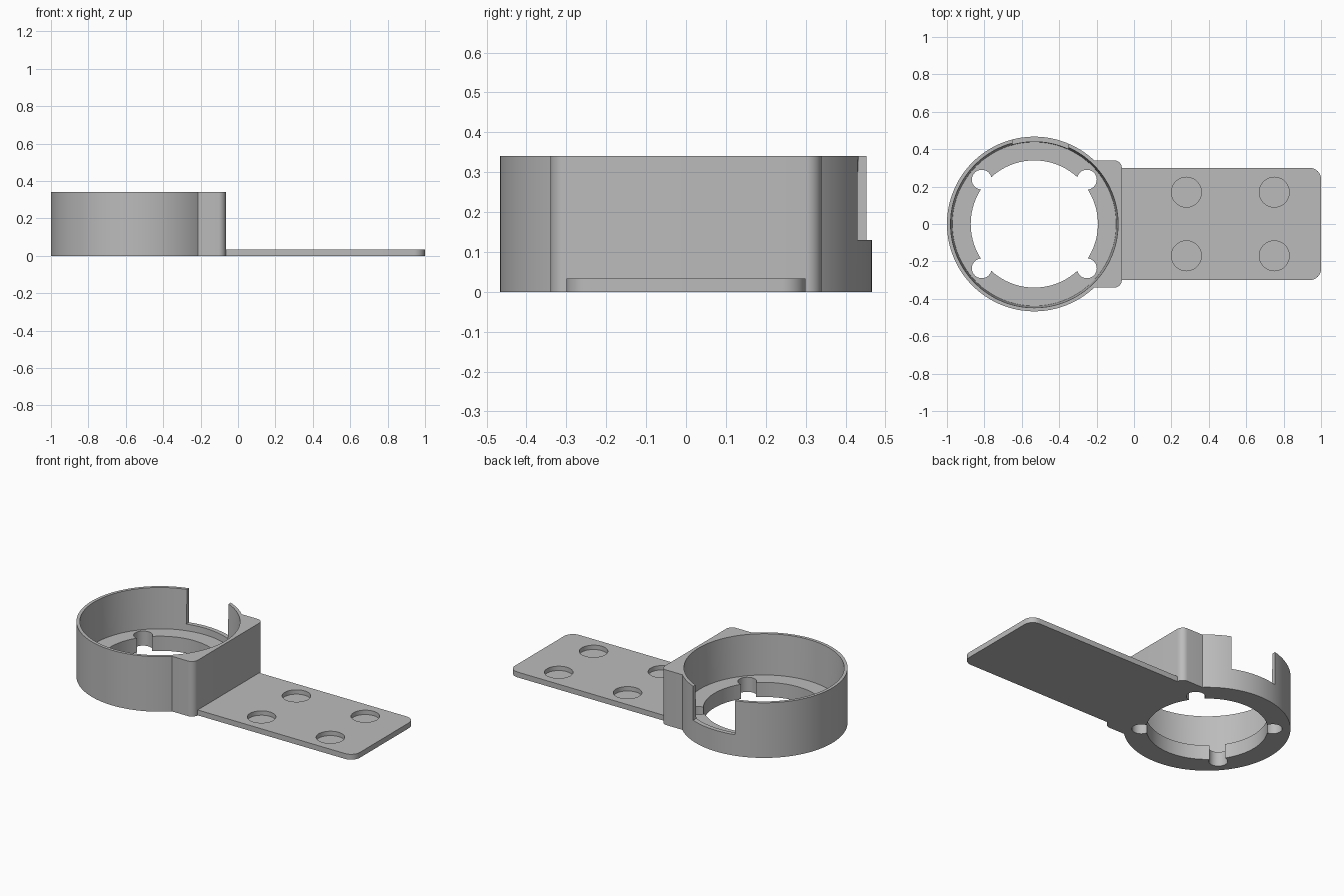
import bpy, bmesh, math

if "Cube" in bpy.data.objects:
    bpy.data.objects.remove(bpy.data.objects["Cube"], do_unlink=True)

CX = -0.533      # cup axis
H = 0.34         # cup height
FLOOR = 0.09     # cup floor thickness
PLATE = 0.033    # plate thickness

grey = bpy.data.materials.new("plain grey")
grey.use_nodes = True
grey.diffuse_color = (0.5, 0.5, 0.5, 1)
grey.node_tree.nodes["Principled BSDF"].inputs["Base Color"].default_value = (0.5, 0.5, 0.5, 1)


def finish(name, bm):
    bmesh.ops.recalc_face_normals(bm, faces=bm.faces)
    mesh = bpy.data.meshes.new(name)
    bm.to_mesh(mesh)
    bm.free()
    mesh.materials.append(grey)
    obj = bpy.data.objects.new(name, mesh)
    bpy.context.collection.objects.link(obj)
    return obj


def cylinder(name, x, y, r_low, r_high, z0, z1, sides=48):
    bm = bmesh.new()
    bmesh.ops.create_cone(bm, cap_ends=True, segments=sides,
                          radius1=r_low, radius2=r_high, depth=z1 - z0)
    bmesh.ops.translate(bm, verts=bm.verts, vec=(x, y, (z0 + z1) / 2))
    return finish(name, bm)


def box(name, x0, x1, y0, y1, z0, z1, radius=0):
    """Box whose upright edges on the +x end can be rounded."""
    bm = bmesh.new()
    bmesh.ops.create_cube(bm, size=1)
    bmesh.ops.scale(bm, verts=bm.verts, vec=(x1 - x0, y1 - y0, z1 - z0))
    bmesh.ops.translate(bm, verts=bm.verts,
                        vec=((x0 + x1) / 2, (y0 + y1) / 2, (z0 + z1) / 2))
    if radius:
        edges = [e for e in bm.edges if all(v.co.x > x1 - 0.001 for v in e.verts)
                 and abs(e.verts[0].co.z - e.verts[1].co.z) > 0.001]
        bmesh.ops.bevel(bm, geom=edges, offset=radius, segments=8,
                        profile=0.5, affect='EDGES')
    return finish(name, bm)


def combine(target, tool, operation):
    tool.hide_render = True
    mod = target.modifiers.new("boolean", 'BOOLEAN')
    mod.operation, mod.object, mod.solver = operation, tool, 'EXACT'
    bpy.context.view_layer.objects.active = target
    bpy.ops.object.modifier_apply(modifier=mod.name)
    bpy.data.objects.remove(tool, do_unlink=True)


def smooth(obj):
    bpy.ops.object.select_all(action='DESELECT')
    obj.select_set(True)
    bpy.context.view_layer.objects.active = obj
    bpy.ops.object.shade_smooth_by_angle(angle=math.radians(25))


# Round cup merged with the square mounting block
cup = cylinder("cup_holder", CX, 0, 0.467, 0.467, 0, H, 128)
combine(cup, box("block", -0.4, -0.065, -0.34, 0.34, 0, H, 0.04), 'UNION')

# Slightly tapered cavity and open floor
combine(cup, cylinder("cavity", CX, 0, 0.438, 0.448, FLOOR, H + 0.002, 128), 'DIFFERENCE')
combine(cup, cylinder("floor_opening", CX, 0, 0.34, 0.34, -0.1, 0.2, 96), 'DIFFERENCE')

# Four screw notches around the floor opening
for sx in (-1, 1):
    for sy in (-1, 1):
        combine(cup, cylinder("screw_notch", CX + sx * 0.281, sy * 0.237,
                              0.053, 0.053, -0.1, 0.2, 32), 'DIFFERENCE')

# Window in the back wall
combine(cup, box("wall_window", -0.65, -0.35, 0.25, 0.6, 0.13, 0.5), 'DIFFERENCE')
smooth(cup)

# Flat plate with four shallow round pockets
plate = box("mounting_plate", -0.065, 1, -0.3, 0.3, 0, PLATE, 0.06)
for x in (0.28, 0.75):
    for y in (-0.17, 0.17):
        combine(plate, cylinder("pocket", x, y, 0.08, 0.08, 0.006, 0.1), 'DIFFERENCE')
smooth(plate)
